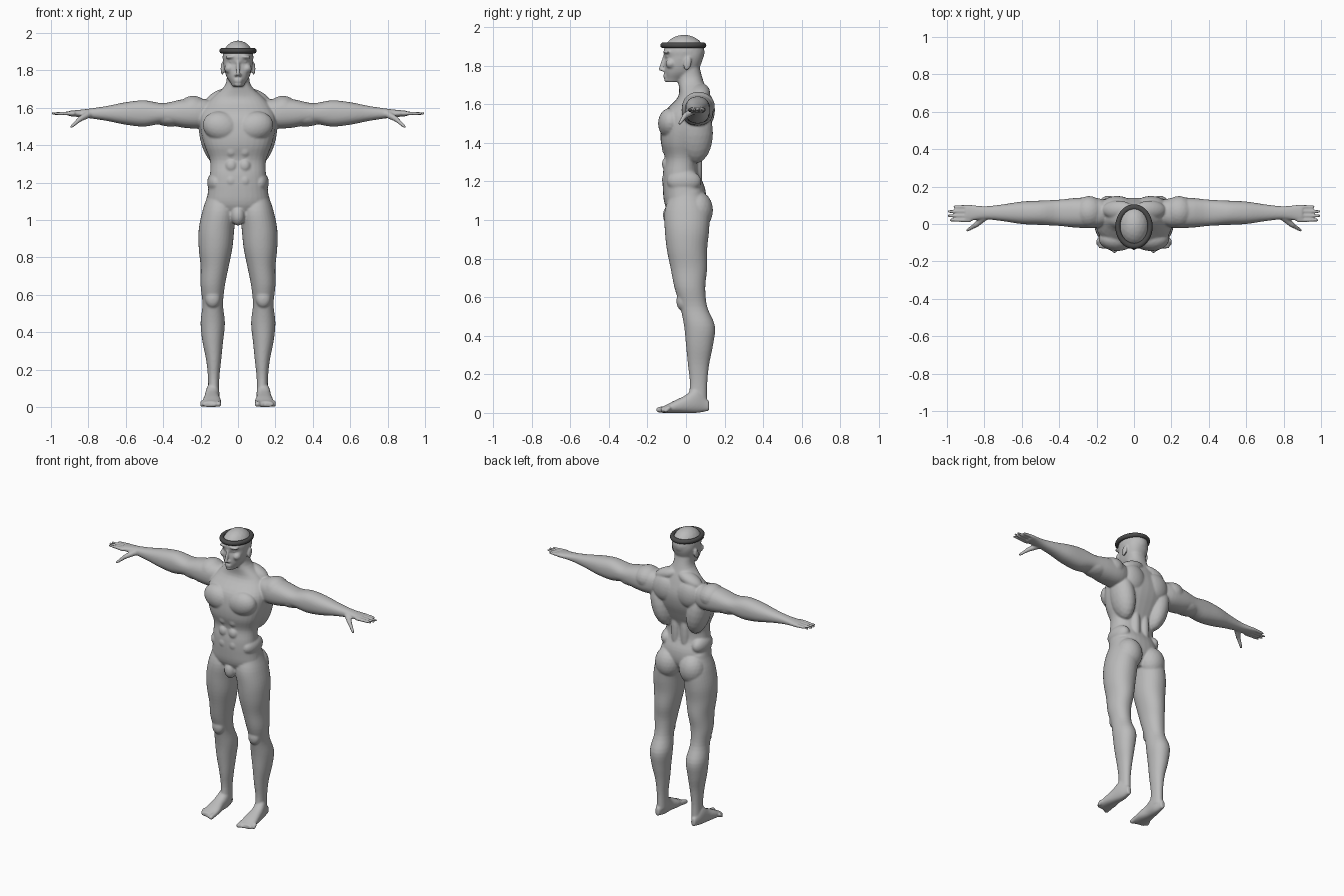
import bpy
import bmesh
from math import cos, sin, pi
from mathutils import Matrix, Vector

default_cube = bpy.data.objects.get("Cube")
if default_cube:
    bpy.data.objects.remove(default_cube)


def make_material(name, value):
    material = bpy.data.materials.new(name)
    material.use_nodes = True
    colour = (value, value, value, 1)
    material.diffuse_color = colour
    material.node_tree.nodes["Principled BSDF"].inputs["Base Color"].default_value = colour
    return material


def spline(values, steps=4):
    """Smooth evenly spaced key values with a Catmull-Rom curve."""
    keys = [values[0], *values, values[-1]]
    result = []
    for a, b, c, d in zip(keys, keys[1:], keys[2:], keys[3:]):
        for step in range(steps):
            t = step / steps
            result.append(b + t / 2 * (c - a + t * (2 * a - 5 * b + 4 * c - d
                                                    + t * (3 * b - a - 3 * c + d))))
    return result + [values[-1]]


def rounded(angle_part, low, high, power):
    """Superellipse coordinate between two outlines."""
    sign = 1 if angle_part > 0 else -1
    return (low + high) / 2 + sign * (high - low) / 2 * abs(angle_part) ** (2 / power)


def loft(bm, axis, start, end, outlines, power=2.3, sides=32):
    """Skin evenly spaced cross-sections bounded by four outline curves."""
    sections = list(zip(*[spline(outline) for outline in outlines]))
    rings = []
    for index, (a_low, a_high, b_low, b_high) in enumerate(sections):
        position = start + (end - start) * index / (len(sections) - 1)
        ring = []
        for i in range(sides):
            angle = 2 * pi * i / sides
            a = rounded(cos(angle), a_low, a_high, power)
            b = rounded(sin(angle), b_low, b_high, power)
            place = {"x": (position, a, b), "y": (a, position, b), "z": (a, b, position)}
            ring.append(bm.verts.new(place[axis]))
        rings.append(ring)
    faces = [bm.faces.new(rings[0]), bm.faces.new(rings[-1])]
    for low, high in zip(rings, rings[1:]):
        for i in range(sides):
            j = (i + 1) % sides
            faces.append(bm.faces.new((low[i], low[j], high[j], high[i])))
    bmesh.ops.recalc_face_normals(bm, faces=faces)


def muscle(bm, centre, radii, turn=0, axis="Y"):
    """Rounded mass, optionally turned about an axis."""
    matrix = (Matrix.Translation(centre) @ Matrix.Rotation(turn, 4, axis)
              @ Matrix.Diagonal((*radii, 1)))
    bmesh.ops.create_icosphere(bm, subdivisions=3, radius=1, matrix=matrix)


def digit(bm, start, end, start_radius, end_radius, count=12):
    """Tapered rounded rod for fingers, toes and the nose."""
    start, end = Vector(start), Vector(end)
    for i in range(count):
        t = i / (count - 1)
        bmesh.ops.create_icosphere(
            bm, subdivisions=2, radius=start_radius + (end_radius - start_radius) * t,
            matrix=Matrix.Translation(start.lerp(end, t)))


body = bmesh.new()

# Leg, from ankle to hip
leg_inner = [.1, .1, .09, .08, .07, .08, .07, .05, .03, .02, .01, .03]
leg_outer = [.16, .16, .17, .19, .2, .19, .2, .2, .21, .21, .19, .16]
leg_front = [.01, .02, .01, 0, -.01, -.03, -.06, -.08, -.1, -.11, -.11, -.08]
leg_back = [.11, .11, .12, .14, .15, .11, .1, .11, .11, .12, .12, .08]
loft(body, "z", .05, 1.15, [leg_inner, leg_outer, leg_front, leg_back], power=2.1)
knee = muscle(body, centre=(.135, -.02, .58), radii=(.04, .03, .05))
buttock = muscle(body, centre=(.09, .06, 1.05), radii=(.085, .08, .1))

# Foot, from heel to ball, with toes
foot_inner = [.12, .1, .1, .09, .1]
foot_outer = [.15, .17, .18, .19, .19]
foot_sole = [.01, 0, 0, 0, 0]
foot_top = [.06, .13, .09, .06, .03]
loft(body, "y", .12, -.13, [foot_inner, foot_outer, foot_sole, foot_top])
for i in range(5):
    x = .104 + .022 * i
    radius = .012 if i else .016
    digit(body, (x, -.09, .025), (x, -.14 + .009 * i, radius), radius, radius, count=6)

# Arm, from chest to knuckles
arm_depth = [.05, .08, .08, .07, .065, .06, .045, .035, .045]
arm_height = [.06, .08, .075, .055, .07, .06, .04, .025, .015]
loft(body, "x", .1, .9, [[.06 - depth for depth in arm_depth],
                         [.06 + depth for depth in arm_depth],
                         [1.57 - height for height in arm_height],
                         [1.57 + height for height in arm_height]])
muscle(body, centre=(.24, .065, 1.59), radii=(.08, .085, .075))
muscle(body, centre=(.36, .06, 1.55), radii=(.1, .07, .05))

# Fingers and thumb
for i, reach in enumerate((.98, .99, .99, .96)):
    y = .02 + .024 * i
    digit(body, (.88, y, 1.57), (reach, y, 1.57), .0125, .0085)
thumb_joint = (.845, -.005, 1.54)
digit(body, (.8, .035, 1.565), thumb_joint, .02, .015)
digit(body, thumb_joint, (.89, -.033, 1.5), .014, .009)

# Chest, rib, shoulder blade, spine, neck slope and flank masses
muscle(body, centre=(.09, -.08, 1.5), radii=(.1, .065, .08), turn=-.25)
muscle(body, centre=(.135, .05, 1.45), radii=(.07, .09, .16), turn=.2)
muscle(body, centre=(.09, .1, 1.57), radii=(.085, .05, .09))
muscle(body, centre=(.035, .055, 1.27), radii=(.03, .03, .16))
muscle(body, centre=(.085, .075, 1.66), radii=(.09, .05, .04), turn=.35)
muscle(body, centre=(.115, -.01, 1.2), radii=(.05, .09, .06))
for row in range(3):
    muscle(body, centre=(.036, -.095, 1.21 + .08 * row), radii=(.034, .03, .038))

# Brow, eye, cheek, ear and nostril
muscle(body, centre=(.034, -.095, 1.873), radii=(.034, .023, .011), turn=.1)
muscle(body, centre=(.033, -.09, 1.848), radii=(.016, .014, .009))
muscle(body, centre=(.047, -.078, 1.81), radii=(.026, .028, .026))
muscle(body, centre=(.084, .008, 1.81), radii=(.009, .02, .036), turn=-.25, axis="X")
muscle(body, centre=(.01, -.117, 1.776), radii=(.009, .012, .008))

# Mirror the sided parts
copy = bmesh.ops.duplicate(body, geom=body.verts[:] + body.edges[:] + body.faces[:])["geom"]
copied_verts = [item for item in copy if isinstance(item, bmesh.types.BMVert)]
copied_faces = [item for item in copy if isinstance(item, bmesh.types.BMFace)]
bmesh.ops.scale(body, vec=(-1, 1, 1), verts=copied_verts)
bmesh.ops.reverse_faces(body, faces=copied_faces)

# Torso and neck, from groin to jaw
torso_half = [.08, .16, .16, .15, .15, .18, .2, .2, .15, .07, .06]
torso_front = [-.07, -.11, -.12, -.12, -.11, -.13, -.13, -.11, -.04, -.04, -.04]
torso_back = [.06, .1, .1, .07, .07, .1, .13, .14, .12, .09, .07]
loft(body, "z", 1, 1.8, [[-half for half in torso_half], torso_half, torso_front, torso_back])
muscle(body, centre=(0, -.078, 1.025), radii=(.038, .042, .055))

# Head, from chin to forehead, with skull
head_half = [.03, .06, .075, .08, .07]
head_front = [-.1, -.11, -.11, -.1, -.1]
head_back = [-.03, .05, .08, .09, .08]
loft(body, "z", 1.715, 1.91, [[-half for half in head_half], head_half, head_front, head_back])
muscle(body, centre=(0, -.01, 1.87), radii=(.083, .107, .09))

# Nose, lips and chin
digit(body, (0, -.106, 1.862), (0, -.131, 1.783), .008, .012)
for z in (1.741, 1.752):
    muscle(body, centre=(0, -.107, z), radii=(.024, .011, .0055))
muscle(body, centre=(0, -.1, 1.726), radii=(.022, .014, .013))

mesh = bpy.data.meshes.new("body")
body.to_mesh(mesh)
body.free()
mesh.materials.append(make_material("pale grey skin", .5))
figure = bpy.data.objects.new("body", mesh)
bpy.context.collection.objects.link(figure)

# Fuse the parts into one smooth skin
fuse = figure.modifiers.new("fuse", "REMESH")
fuse.mode = "VOXEL"
fuse.voxel_size = .0055
fuse.use_smooth_shade = True
soften = figure.modifiers.new("soften", "SMOOTH")
soften.factor = .5
soften.iterations = 7

# Headband
bpy.ops.mesh.primitive_torus_add(major_radius=.086, minor_radius=.0135, major_segments=64,
                                 minor_segments=16, location=(0, -.014, 1.905))
band = bpy.context.object
band.name = "headband"
band.scale = (1, 1.2, 1.1)
band.data.materials.append(make_material("dark grey band", .07))
bpy.ops.object.shade_smooth()
